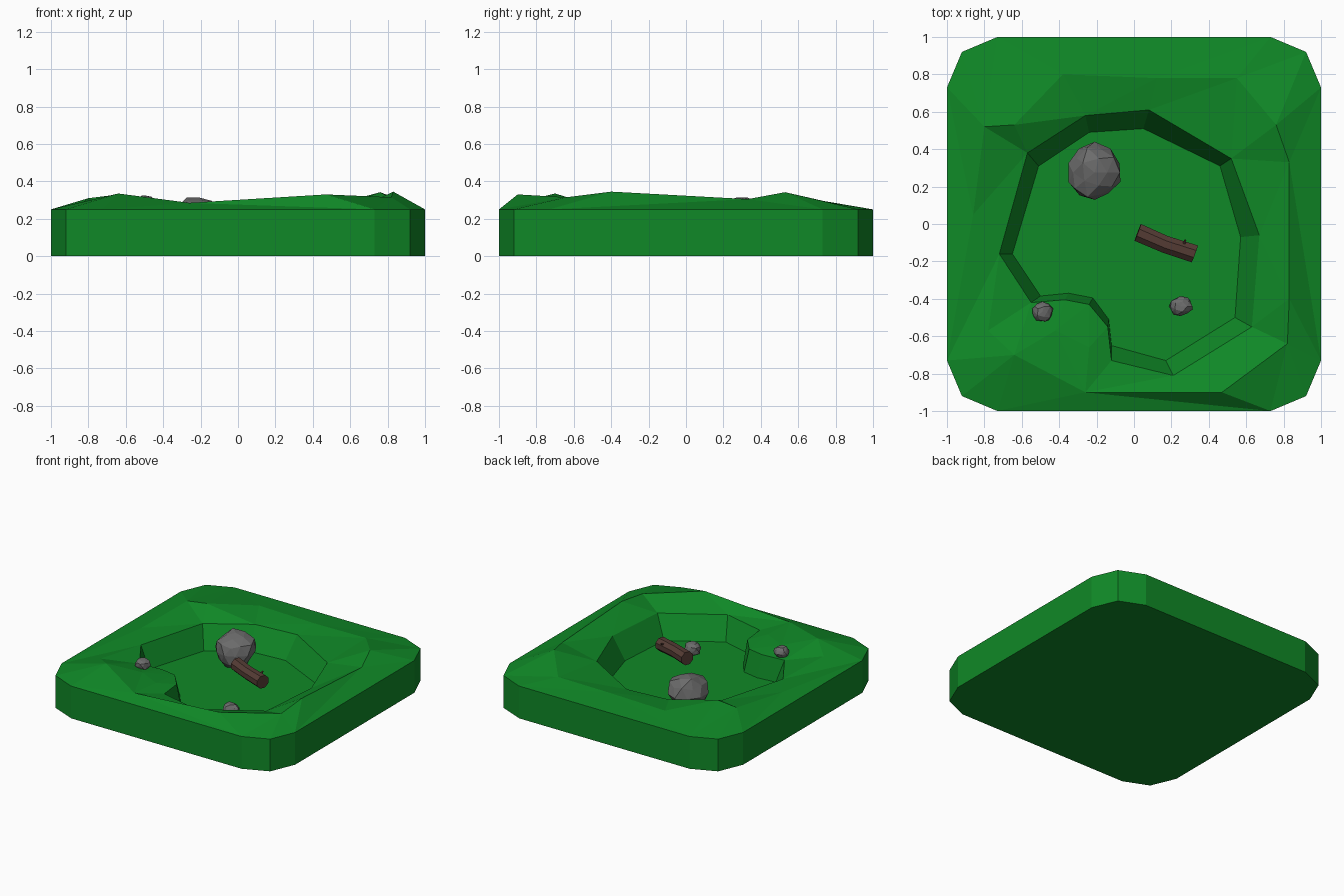
import bpy, bmesh, random
from math import cos, sin, pi
from mathutils import Vector
from mathutils.geometry import delaunay_2d_cdt

if "Cube" in bpy.data.objects:
    bpy.data.objects.remove(bpy.data.objects["Cube"])

def material(name, rgb):
    m = bpy.data.materials.new(name)
    m.diffuse_color = (*rgb, 1)
    m.use_nodes = True
    m.node_tree.nodes["Principled BSDF"].inputs["Base Color"].default_value = m.diffuse_color
    return m

GRASS = material("grass", (0.005, 0.25, 0.02))
STONE = material("stone", (0.15, 0.15, 0.15))
BARK = material("bark", (0.09, 0.045, 0.035))

def finish(name, bm, mat):
    bmesh.ops.recalc_face_normals(bm, faces=bm.faces)
    me = bpy.data.meshes.new(name)
    bm.to_mesh(me)
    bm.free()
    me.materials.append(mat)
    ob = bpy.data.objects.new(name, me)
    bpy.context.collection.objects.link(ob)
    return ob

def inside(p, poly):
    hit = False
    for a, b in zip(poly, poly[1:] + poly[:1]):
        if (a[1] > p.y) != (b[1] > p.y):
            if p.x < a[0] + (p.y - a[1]) / (b[1] - a[1]) * (b[0] - a[0]):
                hit = not hit
    return hit

def walls(bm, lo, hi):
    n = len(lo)
    for i in range(n):
        j = (i + 1) % n
        bm.faces.new((lo[i], lo[j], hi[j], hi[i]))

# Ground: chamfered slab, hilly top and sunken pond basin
corner = [(1, 0.73), (0.92, 0.92), (0.73, 1)]
outer = []
for sx, sy in ((1, 1), (-1, 1), (-1, -1), (1, -1)):
    pts = [(sx * x, sy * y) for x, y in corner]
    outer += pts if sx * sy > 0 else pts[::-1]
rim = [(-0.26, 0.58), (0.08, 0.61), (0.52, 0.35), (0.67, -0.06), (0.63, -0.55),
       (0.21, -0.81), (-0.12, -0.73), (-0.14, -0.55), (-0.24, -0.43),
       (-0.37, -0.405), (-0.55, -0.42), (-0.72, -0.16), (-0.57, 0.38)]
floor = [(-0.24, 0.49), (0.05, 0.51), (0.46, 0.31), (0.57, -0.07), (0.54, -0.50),
         (0.17, -0.73), (-0.12, -0.65), (-0.135, -0.51), (-0.22, -0.395),
         (-0.35, -0.37), (-0.50, -0.385), (-0.65, -0.16), (-0.51, 0.31)]
hills = [(0.83, 0.33, 0.305), (0.83, -0.4, 0.345), (0.82, -0.64, 0.315),
         (0.47, -0.9, 0.33), (-0.26, -0.9, 0.285), (-0.64, -0.7, 0.335),
         (-0.78, -0.57, 0.285), (-0.86, 0.05, 0.265), (-0.80, 0.52, 0.31),
         (-0.64, 0.53, 0.33), (-0.38, 0.8, 0.28), (0.12, 0.78, 0.28),
         (0.55, 0.78, 0.285), (0.76, 0.53, 0.342), (-0.42, -0.57, 0.275),
         (-0.24, -0.66, 0.275)]
no, nr = len(outer), len(rim)
pts = [(*p, 0.25) for p in outer + rim] + hills
edges = [(i, (i + 1) % no) for i in range(no)]
edges += [(no + i, no + (i + 1) % nr) for i in range(nr)]
edges += [(no + nr + i, no + nr + i + 1) for i in range(5)]
tris = delaunay_2d_cdt([Vector(p[:2]) for p in pts], edges, [], 0, 1e-5)[2]

bm = bmesh.new()
top = [bm.verts.new(p) for p in pts]
for t in tris:
    mid = sum((Vector(pts[i][:2]) for i in t), Vector((0, 0))) / 3
    if not inside(mid, rim):
        bm.faces.new([top[i] for i in t])
base = [bm.verts.new((*p, 0)) for p in outer]
bed = [bm.verts.new((*p, 0.08)) for p in floor]
walls(bm, base, top[:no])
walls(bm, bed, top[no:no + nr])
bm.faces.new(base)
bm.faces.new(bed)
finish("ground", bm, GRASS)

# Rocks: jittered low-poly spheres
def rock(name, loc, size, detail, seed):
    rng = random.Random(seed)
    bm = bmesh.new()
    bmesh.ops.create_icosphere(bm, subdivisions=detail, radius=1)
    for v in bm.verts:
        v.co *= rng.uniform(0.88, 1.08)
        v.co.z = min(v.co.z, 0.9)
        v.co = Vector(loc) + Vector(a * b for a, b in zip(v.co, size))
    finish(name, bm, STONE)

rock("large_rock", (-0.21, 0.275, 0.19), (0.14, 0.155, 0.138), 2, 3)
rock("pond_rock", (0.25, -0.44, 0.12), (0.065, 0.052, 0.05), 2, 5)
rock("bank_rock", (-0.49, -0.47, 0.28), (0.056, 0.055, 0.048), 2, 8)

# Log: slightly bent eight-sided tube
def tube(name, path, radii, sides):
    bm = bmesh.new()
    path = [Vector(p) for p in path]
    d = (path[-1] - path[0]).normalized()
    u = d.cross(Vector((0, 0, 1))).normalized()
    w = u.cross(d)
    rings = []
    for c, r in zip(path, radii):
        ang = [2 * pi * (i + 0.5) / sides for i in range(sides)]
        rings.append([bm.verts.new(c + r * (u * cos(a) + w * sin(a))) for a in ang])
    for a, b in zip(rings, rings[1:]):
        walls(bm, a, b)
    bm.faces.new(rings[0])
    bm.faces.new(rings[-1])
    finish(name, bm, BARK)

tube("log", [(0.02, -0.045, 0.255), (0.165, -0.108, 0.25), (0.325, -0.16, 0.243)],
     (0.052, 0.05, 0.052), 8)
tube("twig", [(0.26, -0.13, 0.26), (0.275, -0.085, 0.285)], (0.012, 0.006), 5)
